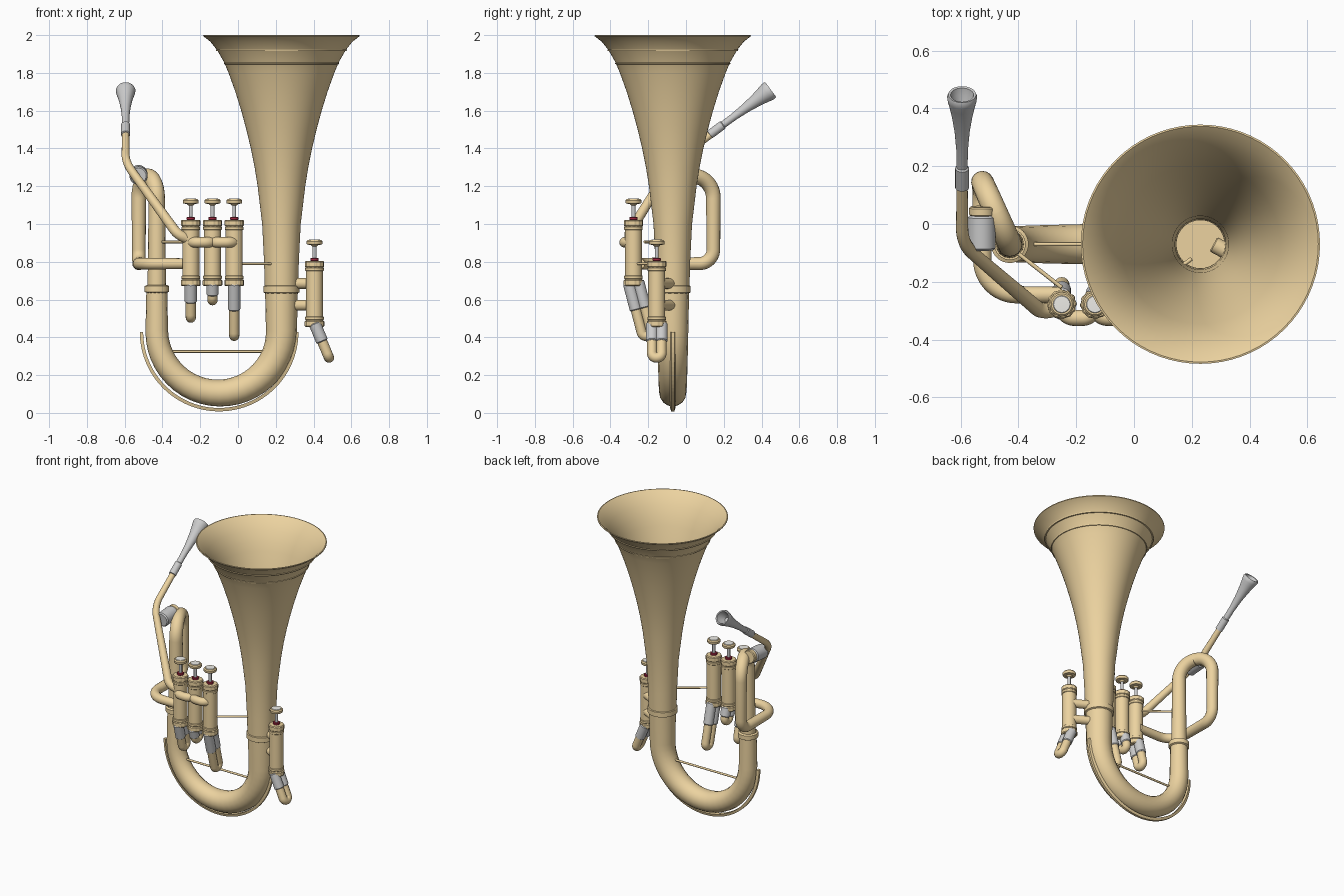
import bpy, bmesh, math
from mathutils import Vector as V

if "Cube" in bpy.data.objects:
    bpy.data.objects.remove(bpy.data.objects["Cube"])


def material(name, col):
    m = bpy.data.materials.new(name)
    m.diffuse_color = (*col, 1)
    m.use_nodes = True
    m.node_tree.nodes["Principled BSDF"].inputs["Base Color"].default_value = m.diffuse_color
    return m


BRASS = material("brass", (0.84, 0.65, 0.35))
SILVER = material("silver", (0.55, 0.55, 0.57))
FELT = material("felt", (0.35, 0.02, 0.05))
PEARL = material("pearl", (0.85, 0.84, 0.80))


def lathe(name, profile, origin, axis=(0, 0, 1), mat=BRASS, n=32, knurl=0.0):
    """Revolve (radius, height) points around an axis starting at origin."""
    bm = bmesh.new()
    rings = []
    for r, h in profile:
        ring = []
        for i in range(n):
            a = 2 * math.pi * i / n
            k = r * (1 - knurl * (i // 2 % 2))
            ring.append(bm.verts.new((k * math.cos(a), k * math.sin(a), h)))
        rings.append(ring)
    for a, b in zip(rings, rings[1:]):
        for i in range(n):
            j = (i + 1) % n
            bm.faces.new((a[i], a[j], b[j], b[i]))
    bmesh.ops.remove_doubles(bm, verts=bm.verts, dist=1e-5)
    bmesh.ops.recalc_face_normals(bm, faces=bm.faces)
    me = bpy.data.meshes.new(name)
    bm.to_mesh(me)
    bm.free()
    me.materials.append(mat)
    ob = bpy.data.objects.new(name, me)
    bpy.context.collection.objects.link(ob)
    ob.location = origin
    ob.rotation_euler = V(axis).to_track_quat('Z', 'Y').to_euler()
    bpy.ops.object.select_all(action='DESELECT')
    bpy.context.view_layer.objects.active = ob
    ob.select_set(True)
    bpy.ops.object.shade_smooth_by_angle(angle=math.radians(35))
    return ob


def cyl(name, r, p, q, mat=BRASS, knurl=0.0, n=32):
    """Closed cylinder from p to q with a small edge bevel."""
    d = V(q) - V(p)
    L = d.length
    b = min(r, L) * 0.15
    return lathe(name, [(0, 0), (r - b, 0), (r, b), (r, L - b), (r - b, L), (0, L)],
                 p, d, mat, n, knurl)


def tube(name, pts, fillets, r0, r1=None, mat=BRASS):
    """Round pipe along a polyline whose corners become true arcs."""
    r1 = r1 or r0
    pts = [V(p) for p in pts]
    path = [pts[0]]
    for i, d in enumerate(fillets, 1):
        p = pts[i]
        a, b = (pts[i - 1] - p).normalized(), (pts[i + 1] - p).normalized()
        half = a.angle(b) / 2
        c = p + (a + b).normalized() * (d / math.cos(half))
        u, w = p + a * d - c, p + b * d - c
        path += [c + u.normalized().slerp(w.normalized(), t / 12) * u.length for t in range(13)]
    path.append(pts[-1])
    path = [p for i, p in enumerate(path) if i == 0 or (p - path[i - 1]).length > 1e-3]
    dist = [0]
    for a, b in zip(path, path[1:]):
        dist.append(dist[-1] + (b - a).length)
    cu = bpy.data.curves.new(name, 'CURVE')
    cu.dimensions = '3D'
    cu.bevel_depth = 1
    cu.bevel_resolution = 6
    cu.use_fill_caps = True
    sp = cu.splines.new('POLY')
    sp.points.add(len(path) - 1)
    for pt, p, s in zip(sp.points, path, dist):
        pt.co = (*p, 1)
        pt.radius = r0 + (r1 - r0) * s / dist[-1]
    cu.materials.append(mat)
    ob = bpy.data.objects.new(name, cu)
    bpy.context.collection.objects.link(ob)
    return ob


def ring(name, r, p, h=0.04):
    lathe(name, [(r - .012, 0), (r, .006), (r, h - .006), (r - .012, h)], p)


def valve(name, x, y, z, slide_dir, side, length):
    """Valve casing, caps, stem, button and its U-shaped slide."""
    h = 0.35
    o = V((x, y, z))
    up = lambda t: o + V((0, 0, t))
    cyl(name + "_casing", .045, up(.01), up(h - .01))
    cyl(name + "_bottom_cap", .052, up(0), up(.035), knurl=.06, n=48)
    cyl(name + "_collar", .049, up(.036), up(.055))
    cyl(name + "_top_cap", .051, up(h - .035), up(h), knurl=.06, n=48)
    cyl(name + "_top_collar", .049, up(h - .055), up(h - .036))
    cyl(name + "_felt", .022, up(h), up(h + .015), FELT)
    cyl(name + "_stem", .010, up(h + .01), up(h + .085), SILVER)
    lathe(name + "_button", [(0, .075), (.012, .075), (.02, .084), (.039, .086), (.042, .091),
                             (.042, .103), (.036, .11), (.03, .11)], up(h))
    lathe(name + "_button_pearl", [(.031, .108), (.028, .112), (0, .113)], up(h), mat=PEARL)
    d, s = V(slide_dir).normalized(), V(side).normalized() * .025
    base = up(.02)
    end = base + d * (length + .02 - .027)
    tube(name + "_slide", [base - s, end - s, end + s, base + s], [.0249, .0249], .027)
    for i, k in enumerate((-1, 1)):
        cyl(f"{name}_slide_sleeve_{i}", .032, base + k * s, base + k * s + d * (length * .42 + .02), SILVER)


# Bell: thin double wall with rim and reinforcing bands
BX, Y = .23, -.07
outer = [(.088, .65), (.092, .8), (.102, 1.0), (.126, 1.2), (.142, 1.3), (.162, 1.4), (.186, 1.5),
         (.213, 1.6), (.244, 1.7), (.28, 1.8), (.303, 1.855), (.34, 1.92), (.376, 1.965), (.408, 1.99)]
rim = [(.414, 1.994), (.414, 1.999), (.408, 2.0), (.403, 1.996)]
inner = [(r - .004, z + .002) for r, z in reversed(outer[:-1])]
lathe("bell", outer + rim + inner, (BX, Y, 0), n=72)
for i, (r, z) in enumerate(((.343, 1.92), (.302, 1.85))):
    lathe(f"bell_band_{i}", [(r - .006, z - .005), (r + .002, z - .004), (r + .004, z + .003),
                             (r - .002, z + .005)], (BX, Y, 0), n=72)
ring("bell_ferrule", .095, (BX, Y, .632), .045)

# Bottom bow and its ferrule
tube("bottom_bow", [(-.43, Y, .66), (-.43, Y, .105), (BX, Y, .105), (BX, Y, .66)],
     [.33, .33], .055, .087)
ring("bow_ferrule", .065, (-.43, Y, .635), .042)

# Guard strip under the bow
bm = bmesh.new()
N, prev = 48, None
for i in range(N + 1):
    a = math.pi * (1 + i / N)
    cur = [bm.verts.new((-.1 + r * math.cos(a), Y + y, .428 + r * math.sin(a)))
           for r, y in ((.402, -.014), (.42, -.008), (.42, .008), (.402, .014))]
    if prev:
        for j in range(4):
            bm.faces.new((prev[j], prev[(j + 1) % 4], cur[(j + 1) % 4], cur[j]))
    if i in (0, N):
        bm.faces.new(cur)
    prev = cur
bmesh.ops.recalc_face_normals(bm, faces=bm.faces)
me = bpy.data.meshes.new("bow_guard")
bm.to_mesh(me)
bm.free()
me.materials.append(BRASS)
bpy.context.collection.objects.link(bpy.data.objects.new("bow_guard", me))

# Upper loop running back, down and round into the first valve
tube("upper_loop", [(-.43, Y, .65), (-.43, Y, 1.253), (-.525, .145, 1.253), (-.525, .145, .79),
                    (-.525, -.245, .79), (-.25, -.245, .79)],
     [.117, .117, .075, .12], .049, .028)
cyl("tuning_sleeve", .048, (-.527, -.09, 1.255), (-.527, .03, 1.265), SILVER)
cyl("tuning_sleeve_collar", .044, (-.527, .028, 1.265), (-.527, .06, 1.268))

# Leadpipe and mouthpiece
tube("leadpipe", [(-.595, .15, 1.488), (-.595, -.07, 1.325), (-.32, -.305, .945), (-.24, -.285, .91)],
     [.07, .035], .019, .028)
lathe("mouthpiece", [(.015, 0), (.024, .002), (.024, .085), (.019, .09), (.02, .16), (.026, .24),
                     (.036, .31), (.044, .35), (.05, .375), (.052, .392), (.048, .402), (.04, .4),
                     (.034, .375), (.015, .34), (0, .335)],
      (-.595, .125, 1.473), (0, .325, .24), SILVER)

# Valves with slides
VX = (-.25, -.135, -.02)
for i, (x, L) in enumerate(zip(VX, (.20, .105, .30)), 1):
    valve(f"valve_{i}", x, -.278, .672, (0, .26, -1), (0, 1, .26), L)
valve("side_valve", .405, -.155, .455, (.42, 0, -1), (0, 1, 0), .205)

# Connecting tubes between valves, and from the side valve to the bell
for i, x in enumerate(VX[:2]):
    tube(f"valve_link_{i}", [(x, -.27, .903), (x, -.325, .903), (x + .115, -.325, .903),
                             (x + .115, -.27, .903)], [.045, .045], .028)
for i, z in enumerate((.685, .57)):
    cyl(f"side_valve_tube_{i}", .028, (.275, -.07, z), (.405, -.14, z))

# Braces
for i, (p, q) in enumerate((((-.41, -.095, .905), (-.25, -.22, .905)),
                            ((0, -.265, .79), (.2, -.12, .79)),
                            ((-.38, Y, .325), (.16, Y, .325)))):
    cyl(f"brace_{i}", .007, p, q, n=12)
